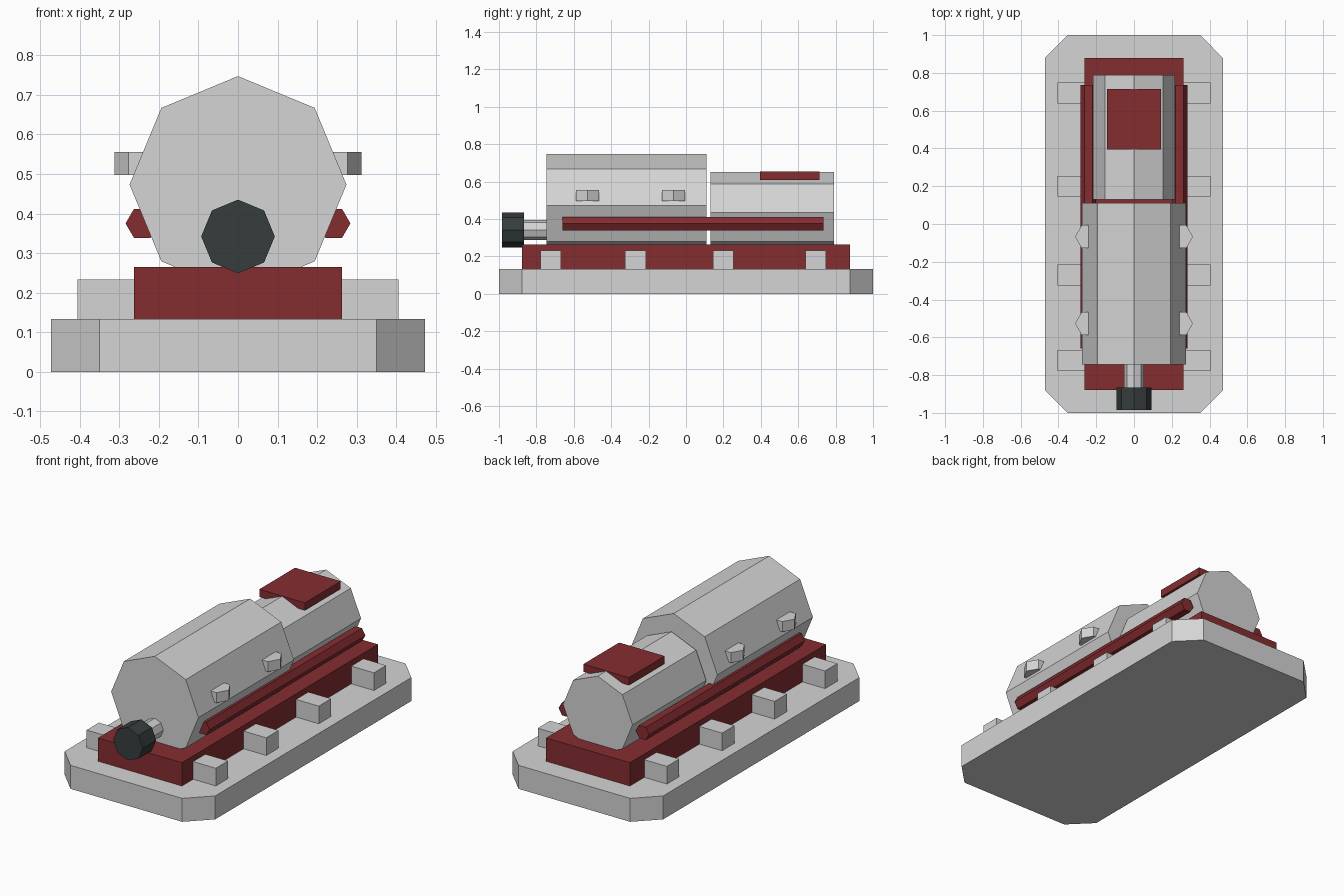
import bpy, bmesh, math
from mathutils import Matrix

if "Cube" in bpy.data.objects:
    bpy.data.objects.remove(bpy.data.objects["Cube"])


def material(name, rgb):
    m = bpy.data.materials.new(name)
    m.diffuse_color = (*rgb, 1)
    m.use_nodes = True
    m.node_tree.nodes["Principled BSDF"].inputs["Base Color"].default_value = m.diffuse_color
    return m


GREY = material("light grey", (0.66, 0.66, 0.66))
RED = material("dark red", (0.235, 0.026, 0.03))
DARK = material("charcoal", (0.037, 0.046, 0.046))


def finish(bm, name, mat):
    bmesh.ops.recalc_face_normals(bm, faces=bm.faces)
    me = bpy.data.meshes.new(name)
    bm.to_mesh(me)
    bm.free()
    me.materials.append(mat)
    ob = bpy.data.objects.new(name, me)
    bpy.context.collection.objects.link(ob)
    return ob


def box(name, x, y, z, mat):
    bm = bmesh.new()
    bmesh.ops.create_cube(bm, size=1)
    for v in bm.verts:
        v.co = [r[0] + (c + 0.5) * (r[1] - r[0]) for r, c in zip((x, y, z), v.co)]
    return finish(bm, name, mat)


def prism(name, sides, radius, centre, length, mat, axis="Y", turn=0.0):
    """Regular prism; turn=0 puts a corner on +x."""
    bm = bmesh.new()
    ring = []
    for i in range(sides):
        a = turn + 2 * math.pi * i / sides
        ring.append(bm.verts.new((radius * math.cos(a), radius * math.sin(a), -length / 2)))
    face = bm.faces.new(ring)
    ext = bmesh.ops.extrude_face_region(bm, geom=[face])
    top = [g for g in ext["geom"] if isinstance(g, bmesh.types.BMVert)]
    bmesh.ops.translate(bm, verts=top, vec=(0, 0, length))
    if axis == "Y":
        bm.transform(Matrix.Rotation(math.pi / 2, 4, "X"))
    bm.transform(Matrix.Translation(centre))
    return finish(bm, name, mat)


def y_prism(name, sides, radius, x, z, y0, y1, mat):
    return prism(name, sides, radius, (x, (y0 + y1) / 2, z), y1 - y0, mat)


# base plate with chamfered corners
bm = bmesh.new()
outline = [(0.35, -1), (0.472, -0.878), (0.472, 0.878), (0.35, 1)]
outline += [(-x, y) for x, y in reversed(outline)]
low = [bm.verts.new((x, y, 0)) for x, y in outline]
high = [bm.verts.new((x, y, 0.133)) for x, y in outline]
bm.faces.new(low)
bm.faces.new(high)
for i in range(8):
    j = (i + 1) % 8
    bm.faces.new((low[i], low[j], high[j], high[i]))
finish(bm, "base_plate", GREY)

# red bed
box("bed", (-0.263, 0.263), (-0.878, 0.878), (0.133, 0.265), RED)

# drums, spout and knob
y_prism("large_drum", 8, 0.274, 0, 0.473, -0.745, 0.11, GREY)
y_prism("small_drum", 8, 0.218, 0, 0.434, 0.13, 0.79, GREY)
y_prism("shaft", 8, 0.054, 0, 0.342, -0.88, -0.73, GREY)
y_prism("knob", 8, 0.093, 0, 0.342, -0.985, -0.865, DARK)

# red plate on the small drum
box("top_plate", (-0.143, 0.143), (0.395, 0.715), (0.61, 0.653), RED)

for side, s in (("left", -1), ("right", 1)):
    # hexagonal side rails
    y_prism("side_rail_" + side, 6, 0.042, s * 0.242, 0.375, -0.66, 0.735, RED)
    # clamp blocks beside the bed
    for i, y in enumerate((-0.722, -0.27, 0.2, 0.694)):
        box(f"clamp_{side}_{i + 1}", sorted((s * 0.25, s * 0.405)),
            (y - 0.055, y + 0.055), (0.12, 0.233), GREY)
    # hexagonal lugs on the large drum
    for i, y in enumerate((-0.527, -0.067)):
        prism(f"lug_{side}_{i + 1}", 6, 0.07, (s * 0.242, y, 0.526), 0.058, GREY, axis="Z")
